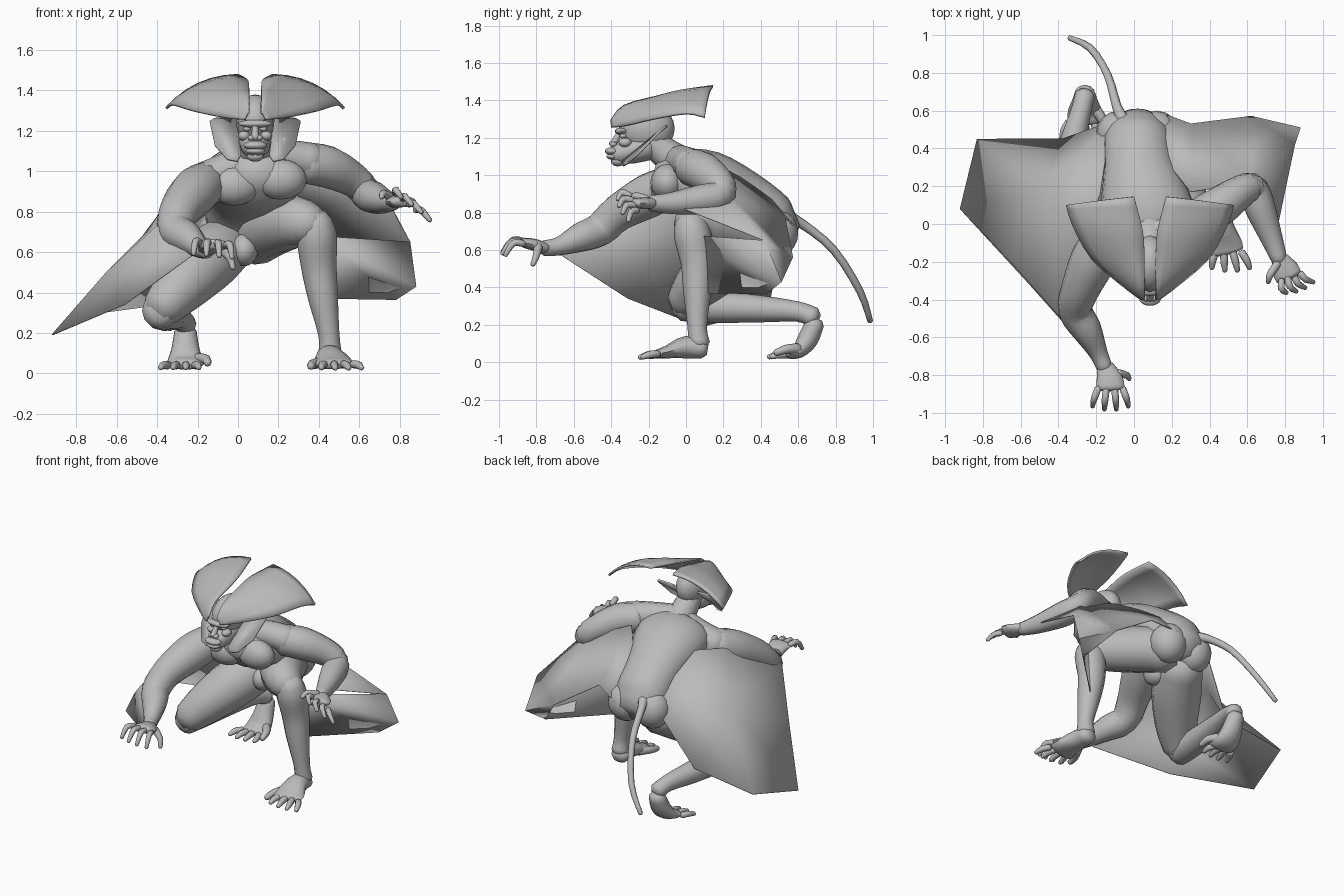
import bpy
import bmesh
import math
from mathutils import Vector

default_cube = bpy.data.objects.get("Cube")
if default_cube:
    bpy.data.objects.remove(default_cube, do_unlink=True)

clay = bpy.data.materials.new("clay_gray")
clay.use_nodes = True
clay.diffuse_color = (.5, .5, .5, 1)
clay.node_tree.nodes["Principled BSDF"].inputs["Base Color"].default_value = clay.diffuse_color

HEAD_X = .085
X_AXIS, Z_AXIS = Vector((1, 0, 0)), Vector((0, 0, 1))


def finish(name, bm, thickness=0, angle=60):
    """Turn a bmesh into a smooth shaded object, optionally with thickness."""
    bmesh.ops.recalc_face_normals(bm, faces=bm.faces)
    mesh = bpy.data.meshes.new(name)
    bm.to_mesh(mesh)
    bm.free()
    mesh.materials.append(clay)
    obj = bpy.data.objects.new(name, mesh)
    bpy.context.collection.objects.link(obj)
    bpy.ops.object.select_all(action='DESELECT')
    obj.select_set(True)
    bpy.context.view_layer.objects.active = obj
    bpy.ops.object.shade_smooth_by_angle(angle=math.radians(angle))
    if thickness:
        solid = obj.modifiers.new("thickness", 'SOLIDIFY')
        solid.thickness = thickness
        solid.offset = 0
    return obj


def spline(rows, steps=3):
    """Catmull-Rom interpolation of rows of numbers."""
    result = []
    for i in range(len(rows) - 1):
        quad = rows[max(i - 1, 0)], rows[i], rows[i + 1], rows[min(i + 2, len(rows) - 1)]
        for k in range(steps):
            t = k / steps
            result.append([b + (c - a) * t / 2 + (a - 2.5 * b + 2 * c - d / 2) * t * t
                           + (1.5 * (b - c) + (d - a) / 2) * t ** 3
                           for a, b, c, d in zip(*quad)])
    return result + [list(rows[-1])]


def tube(name, rows, ref=X_AXIS, sides=12):
    """Loft through rows of x, y, z, radius and an optional second radius."""
    rows = spline(rows)
    centers = [Vector(row[:3]) for row in rows]
    sections = []
    last = len(rows) - 1
    for i, row in enumerate(rows):
        tangent = (centers[min(i + 1, last)] - centers[max(i - 1, 0)]).normalized()
        across = (ref - tangent * ref.dot(tangent)).normalized()
        other = tangent.cross(across)
        sections.append((centers[i], across * row[3], other * row[-1]))
        if i in (0, last):
            out = tangent * min(row[3], row[-1]) * (.5 if i else -.5)
            cap = (centers[i] + out, across * row[3] * .6, other * row[-1] * .6)
            sections.insert(len(sections) if i else 0, cap)
    bm = bmesh.new()
    rings = []
    for center, a, b in sections:
        turns = [math.tau * k / sides for k in range(sides)]
        rings.append([bm.verts.new(center + a * math.cos(t) + b * math.sin(t)) for t in turns])
    for low, high in zip(rings, rings[1:]):
        for k in range(sides):
            n = (k + 1) % sides
            bm.faces.new((low[k], low[n], high[n], high[k]))
    bm.faces.new(rings[0])
    bm.faces.new(rings[-1])
    return finish(name, bm)


def ball(name, center, radii):
    bm = bmesh.new()
    bmesh.ops.create_uvsphere(bm, u_segments=16, v_segments=10, radius=1)
    bmesh.ops.scale(bm, vec=radii, verts=bm.verts)
    bmesh.ops.translate(bm, vec=center, verts=bm.verts)
    return finish(name, bm)


def sheet(name, points, faces, thickness=.006):
    """Thin membrane from named points; faces are space separated names."""
    bm = bmesh.new()
    verts = {key: bm.verts.new(co) for key, co in points.items()}
    for face in faces:
        bm.faces.new([verts[key] for key in face.split()])
    return finish(name, bm, thickness)


def digits(name, base, forward, side, droop, width, length, radius, count=4):
    """Fan of bent fingers or toes."""
    base, forward, side, droop = map(Vector, (base, forward, side, droop))
    for i in range(count):
        t = 2 * i / (count - 1) - 1
        reach = length * (1 - .15 * t * t)
        root = base + side * width * t
        knuckle = root + forward * reach * .5 + side * t * .02
        tip = root + forward * reach + side * t * .03 + droop
        tube(f"{name}_{i + 1}", [(*root, radius), (*knuckle, radius), (*tip, radius * .65)], sides=8)


# Torso, neck and hips
tube("torso", [(.09, -.12, 1, .14, .1), (.09, -.03, .98, .24, .16), (.06, .12, .95, .24, .18),
               (.03, .3, .87, .19, .16), (.02, .45, .75, .18, .16), (.02, .53, .7, .14, .11)], sides=20)
tube("neck", [(.08, .03, 1.02, .11), (.085, -.1, 1.11, .085), (HEAD_X, -.2, 1.2, .075)])
tube("left_trapezius", [(.09, -.05, 1.08, .08), (.24, 0, 1.07, .085), (.37, .03, 1.05, .09)], Z_AXIS)
tube("right_trapezius", [(.08, -.05, 1.07, .08), (-.06, -.06, 1, .09), (-.18, -.09, .94, .1)], Z_AXIS)
for label, x, z in (("left", .21, .96), ("right", -.02, .93)):
    ball(label + "_pectoral", (x, -.1, z), (.13, .09, .1))
for label, x in (("left", .12), ("right", -.08)):
    ball(label + "_buttock", (x, .48, .69), (.12, .12, .13))
ball("loincloth", (.03, .25, .61), (.07, .09, .08))
tube("tail", [(-.05, .54, .77, .04), (-.09, .62, .74, .026), (-.14, .79, .6, .022),
              (-.23, .93, .38, .02), (-.34, .985, .22, .015)], sides=8)

# Arms
tube("left_arm", [(.33, .03, 1.04, .1), (.45, .09, 1.02, .105), (.58, .18, .95, .085), (.635, .18, .89, .08),
                  (.67, .08, .87, .08), (.73, -.08, .85, .058), (.77, -.19, .85, .042)], Z_AXIS)
tube("right_arm", [(-.16, -.08, .94, .11), (-.22, -.2, .89, .12), (-.29, -.36, .8, .1), (-.31, -.46, .71, .09),
                   (-.25, -.56, .67, .08), (-.19, -.68, .62, .05), (-.155, -.76, .61, .042)], Z_AXIS)

# Hands
tube("left_palm", [(.77, -.18, .85, .045, .032), (.8, -.24, .85, .07, .03), (.82, -.28, .85, .07, .026)])
digits("left_finger", (.83, -.28, .85), (.35, -.9, .15), (.75, .3, -.6), (.02, .02, -.05), .065, .1, .018)
tube("left_thumb", [(.76, -.21, .87, .022), (.72, -.27, .89, .019), (.71, -.31, .87, .012)], Z_AXIS, sides=8)
tube("right_palm", [(-.155, -.75, .61, .045, .03), (-.13, -.82, .63, .07, .032), (-.125, -.87, .64, .075, .026)])
digits("right_finger", (-.125, -.87, .64), (0, -1, .1), (1, 0, -.1), (0, .01, -.07), .065, .125, .018)
tube("right_thumb", [(-.09, -.79, .62, .024), (-.04, -.8, .57, .019), (-.025, -.82, .52, .013)], sides=8)

# Legs
tube("left_thigh", [(.08, .43, .67, .14), (.17, .25, .73, .15), (.29, .08, .75, .13), (.38, .02, .73, .095)])
tube("left_shin", [(.385, .02, .76, .08), (.39, .035, .68, .1), (.4, .06, .53, .088),
                   (.42, .06, .38, .075), (.45, .06, .19, .052), (.455, .07, .1, .058)])
tube("right_thigh", [(-.05, .41, .64, .14), (-.15, .24, .56, .16), (-.28, .08, .43, .135), (-.38, -.01, .32, .1)])
tube("right_shin", [(-.385, -.02, .31, .09), (-.37, .15, .295, .085), (-.33, .4, .285, .072),
                    (-.28, .6, .27, .054), (-.26, .68, .24, .055)])

# Feet
tube("left_foot", [(.45, .09, .07, .06, .05), (.455, 0, .08, .07, .06), (.47, -.1, .055, .1, .035),
                   (.48, -.15, .045, .1, .025)])
digits("left_toe", (.5, -.15, .045), (.15, -1, -.1), (1, 0, 0), (0, 0, -.01), .07, .1, .02)
tube("left_big_toe", [(.41, -.06, .055, .03), (.37, -.14, .045, .025), (.36, -.2, .035, .018)], sides=8)
tube("right_foot", [(-.26, .69, .21, .055, .05), (-.26, .65, .12, .07, .055), (-.26, .6, .06, .09, .04),
                    (-.26, .54, .045, .09, .026)])
digits("right_toe", (-.28, .54, .04), (-.1, -1, 0), (1, 0, 0), (0, 0, -.012), .065, .1, .02)
tube("right_big_toe", [(-.2, .6, .07, .03), (-.16, .54, .07, .025), (-.15, .48, .05, .018)], sides=8)

# Head and face
ball("cranium", (HEAD_X, -.21, 1.25), (.095, .15, .13))
tube("jaw", [(HEAD_X, -.2, 1.16, .085, .08), (HEAD_X, -.3, 1.13, .075, .07), (HEAD_X, -.38, 1.11, .052, .05)])
ball("brow", (HEAD_X, -.345, 1.235), (.085, .035, .02))
tube("nose", [(HEAD_X, -.355, 1.23, .014), (HEAD_X, -.375, 1.19, .018), (HEAD_X, -.395, 1.165, .02)], sides=8)
ball("upper_lip", (HEAD_X, -.395, 1.128), (.058, .038, .022))
ball("lower_lip", (HEAD_X, -.39, 1.1), (.048, .036, .018))
ball("chin", (HEAD_X, -.365, 1.075), (.042, .036, .028))
for label, sign in (("left", 1), ("right", -1)):
    ball(label + "_eye", (HEAD_X + sign * .04, -.335, 1.21), (.02, .02, .014))
    ball(label + "_nostril", (HEAD_X + sign * .02, -.39, 1.165), (.017, .02, .014))
    ball(label + "_cheekbone", (HEAD_X + sign * .055, -.325, 1.175), (.03, .035, .025))

# Head crest: each lobe is a shell bulging between an inner and an outer edge
inner_edge = [(.03, -.4, 1.29), (.03, -.33, 1.37), (.03, -.15, 1.42), (.04, -.03, 1.45), (.085, .145, 1.475)]
outer_edge = [(.05, -.395, 1.255), (.15, -.32, 1.265), (.31, -.18, 1.3), (.41, 0, 1.33), (.44, .1, 1.31)]
for label, sign in (("left", 1), ("right", -1)):
    bm = bmesh.new()
    lines = []
    for inner, outer in zip(spline(inner_edge), spline(outer_edge)):
        a, b = Vector(inner), Vector(outer)
        line = []
        for k in range(7):
            t = k / 6
            p = a.lerp(b, t) + Vector((.15, 0, .3)) * (b - a).length * t * (1 - t) * 1.3
            line.append(bm.verts.new((HEAD_X + sign * p.x, p.y, p.z)))
        lines.append(line)
    for front, back in zip(lines, lines[1:]):
        for k in range(6):
            bm.faces.new((front[k], front[k + 1], back[k + 1], back[k]))
    finish(label + "_crest_lobe", bm, .014)

    # Cheek guard plate leaning back beside the face
    outline = [(.09, -.12, 1.25), (.13, -.1, 1.265), (.2, -.11, 1.26), (.225, -.13, 1.245),
               (.2, -.24, 1.13), (.14, -.32, 1.06), (.09, -.34, 1.05), (.07, -.33, 1.08)]
    bm = bmesh.new()
    bm.faces.new([bm.verts.new((HEAD_X + sign * x, y, z)) for x, y, z in outline])
    finish(label + "_cheek_guard", bm, .012)

# Membranes between the arms, back and legs
sheet("left_membrane", {
    "forearm": (.76, -.01, .82), "elbow": (.62, .22, .9), "shoulder": (.3, .17, 1.05), "spine": (.1, .42, .92),
    "hip": (.14, .59, .72), "fold": (.85, .42, .65), "corner": (.88, .51, .43), "hem": (.78, .43, .365),
    "shin": (.42, .08, .37), "knee": (.4, .04, .68), "rear": (.62, .57, .56), "flank": (.3, .53, .77)},
    ["forearm fold elbow", "elbow fold rear", "elbow rear flank shoulder", "shoulder flank spine",
     "spine flank hip", "fold corner rear", "rear corner hem", "fold knee shin hem corner"])
sheet("right_membrane", {
    "wrist": (-.23, -.68, .58), "elbow": (-.4, -.48, .73), "shoulder": (-.27, -.08, .95), "back": (-.18, .16, 1),
    "hip": (-.12, .54, .76), "front": (-.56, -.31, .34), "ridge": (-.65, -.2, .5), "tip": (-.92, .08, .19),
    "corner": (-.83, .45, .28), "shin": (-.38, .45, .34), "middle": (-.47, .18, .68)},
    ["wrist front ridge elbow", "front tip ridge", "elbow ridge middle shoulder", "ridge tip middle",
     "tip corner middle", "middle corner shin", "shoulder middle back", "back middle hip", "hip middle shin"])
